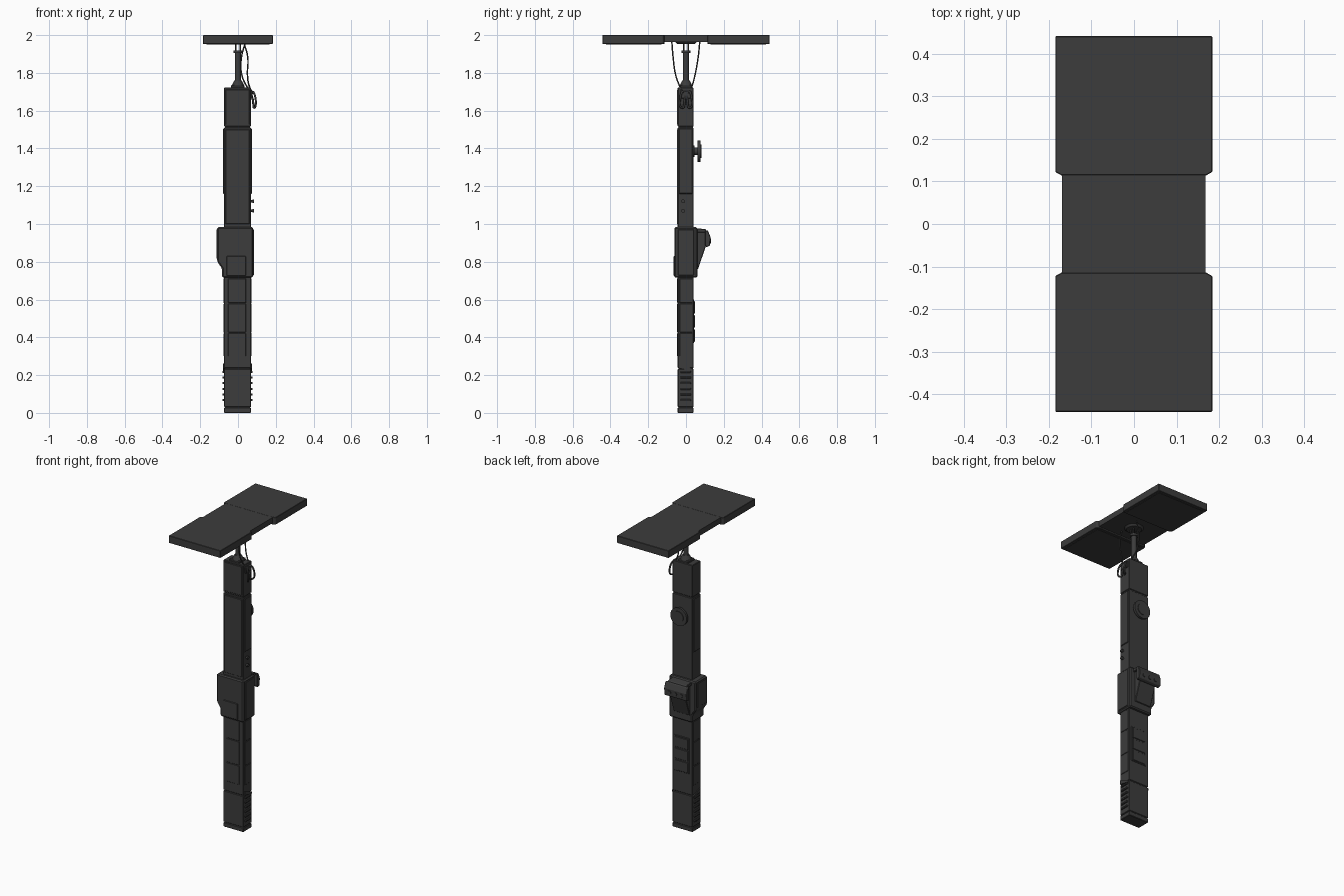
import bpy
import math
from mathutils import Vector

if "Cube" in bpy.data.objects:
    bpy.data.objects.remove(bpy.data.objects["Cube"], do_unlink=True)

dark = bpy.data.materials.new("charcoal grey")
dark.use_nodes = True
dark.diffuse_color = (0.045, 0.045, 0.045, 1)
dark.node_tree.nodes["Principled BSDF"].inputs["Base Color"].default_value = dark.diffuse_color
MID = -0.0025  # centre of the post in x


def finish(obj, bevel=0.0):
    obj.data.materials.append(dark)
    if bevel:
        mod = obj.modifiers.new("soft edge", "BEVEL")
        mod.width = bevel
        mod.segments = 1
        mod.limit_method = "ANGLE"
    return obj


def prism(name, points, axis, low, high, bevel=0.0):
    """Extrude a 2D outline along an axis; points hold the other two axes in order."""
    def place(p, d):
        v = list(p)
        v.insert(axis, d)
        return v
    n = len(points)
    verts = [place(p, d) for d in (low, high) for p in points]
    faces = [tuple(range(n)), tuple(range(n, 2 * n))]
    faces += [(i, (i + 1) % n, (i + 1) % n + n, i + n) for i in range(n)]
    mesh = bpy.data.meshes.new(name)
    mesh.from_pydata(verts, [], faces)
    obj = bpy.data.objects.new(name, mesh)
    bpy.context.collection.objects.link(obj)
    bpy.context.view_layer.objects.active = obj
    obj.select_set(True)
    bpy.ops.object.mode_set(mode="EDIT")
    bpy.ops.mesh.select_all(action="SELECT")
    bpy.ops.mesh.normals_make_consistent(inside=False)
    bpy.ops.object.mode_set(mode="OBJECT")
    obj.select_set(False)
    return finish(obj, bevel)


def box(name, x, y, z, bevel=0.0):
    outline = [(x[0], y[0]), (x[1], y[0]), (x[1], y[1]), (x[0], y[1])]
    return prism(name, outline, 2, z[0], z[1], bevel)


def rod(name, start, end, radius, radius2=None, sides=20):
    a, b = Vector(start), Vector(end)
    bpy.ops.mesh.primitive_cone_add(
        vertices=sides, radius1=radius, radius2=radius if radius2 is None else radius2,
        depth=(b - a).length, location=(a + b) / 2,
        rotation=(b - a).to_track_quat("Z", "Y").to_euler())
    obj = bpy.context.object
    obj.name = name
    bpy.ops.object.shade_smooth_by_angle(angle=math.radians(40))
    return finish(obj)


def cable(name, points, radius, cyclic=False):
    curve = bpy.data.curves.new(name, "CURVE")
    curve.dimensions = "3D"
    curve.bevel_depth = radius
    curve.bevel_resolution = 2
    curve.resolution_u = 6
    spline = curve.splines.new("BEZIER")
    spline.bezier_points.add(len(points) - 1)
    for knot, p in zip(spline.bezier_points, points):
        knot.co = p
        knot.handle_left_type = knot.handle_right_type = "AUTO"
    spline.use_cyclic_u = cyclic
    obj = bpy.data.objects.new(name, curve)
    bpy.context.collection.objects.link(obj)
    return finish(obj)


def side_box(name, reach, depth, y, z, bevel=0.0):
    """The same plate on the left and right faces of the post."""
    for label, s in (("left", 1), ("right", -1)):
        xs = sorted((MID + s * reach, MID + s * (reach - depth)))
        box(f"{name}_{label}", xs, y, z, bevel)


# Post: foot, lower, upper and top sections with narrow seams between them
WIDE, DEEP = (-0.074, 0.069), (-0.044, 0.04)
box("post_core", (-0.069, 0.064), (-0.039, 0.036), (0.01, 1.715))
for name, z in (("foot", (0, 0.028)), ("base_section", (0.031, 0.233)),
                ("lower_section", (0.237, 0.73)), ("upper_section", (0.97, 1.51)),
                ("top_section", (1.516, 1.722))):
    box(name, WIDE, DEEP, z, 0.003)

# Thin face panels
box("upper_front_panel", (-0.066, 0.061), (-0.048, -0.04), (1.0, 1.5), 0.002)
box("top_front_panel", (-0.066, 0.061), (-0.047, -0.04), (1.526, 1.712), 0.002)
side_box("upper_side_panel", 0.077, 0.008, (-0.037, 0.034), (1.16, 1.505), 0.003)
for i, z in enumerate(((0.3, 0.422), (0.426, 0.578), (0.582, 0.712))):
    box(f"lower_front_panel_{i}", (-0.052, 0.042), (-0.047, -0.04), z, 0.002)
    side_box(f"lower_side_panel_{i}", 0.0745, 0.006, (-0.034, 0.033), z, 0.002)

# Rear ladder panel
box("rear_panel", (-0.054, 0.055), (0.035, 0.043), (0.37, 0.6), 0.002)
for i in range(3):
    z = 0.376 + i * 0.075
    box(f"rear_cell_{i}", (-0.046, 0.047), (0.038, 0.047), (z, z + 0.066), 0.002)

# Vent ribs near the foot, under a sloping hood
for i in range(6):
    z = 0.062 + i * 0.03
    side_box(f"vent_rib_{i}", 0.08, 0.012, (-0.03, 0.026), (z, z + 0.011), 0.002)
hood = [(-0.036, 0.236), (0.034, 0.222), (0.034, 0.234), (-0.036, 0.262)]
for s in (-1, 1):
    ends = sorted((MID + s * 0.066, MID + s * 0.077))
    prism("vent_hood_left" if s > 0 else "vent_hood_right", hood, 0, *ends)

# Collar with one stepped side
collar = [(-0.11, 0.984), (0.08, 0.984), (0.08, 0.716), (-0.085, 0.716),
          (-0.085, 0.765), (-0.11, 0.8)]
prism("collar", collar, 1, -0.062, 0.06, 0.007)
box("collar_front_panel", (-0.06, 0.042), (-0.066, -0.058), (0.725, 0.83), 0.003)
box("collar_left_panel", (0.075, 0.084), (-0.043, 0.043), (0.728, 0.972), 0.003)
box("collar_right_panel", (-0.114, -0.105), (-0.043, 0.043), (0.815, 0.972), 0.003)

# Rear control unit: arm, grip, buttons and sloping face
arm = [(0.055, 0.978), (0.105, 0.972), (0.112, 0.955), (0.055, 0.955)]
prism("control_arm", arm, 0, -0.08, 0.055, 0.003)
grip = [(0.1, 0.966), (0.116, 0.966), (0.13, 0.93), (0.127, 0.885), (0.108, 0.877), (0.1, 0.89)]
prism("control_grip", grip, 0, -0.095, 0.067, 0.003)
slope = [(0.055, 0.96), (0.104, 0.96), (0.106, 0.885), (0.064, 0.762), (0.055, 0.762)]
prism("control_slope", slope, 0, -0.072, 0.044, 0.003)
for i in range(3):
    x = -0.055 + i * 0.042
    rod(f"control_button_{i}", (x, 0.12, 0.91), (x, 0.133, 0.91), 0.012, sides=12)

# Round knob on the back
for name, y0, y1, r in (("knob_stem", 0.035, 0.066, 0.02), ("knob_collar", 0.04, 0.046, 0.03),
                        ("knob_disc", 0.062, 0.077, 0.058), ("knob_cap", 0.077, 0.081, 0.036)):
    rod(name, (0, y0, 1.385), (0, y1, 1.385), r, sides=28)

# Side bolts
for i, z in enumerate((1.07, 1.12)):
    rod(f"bolt_shank_{i}", (0.06, -0.015, z), (0.083, -0.015, z), 0.006, sides=12)
    rod(f"bolt_head_{i}", (0.076, -0.015, z), (0.085, -0.015, z), 0.01, sides=12)

# Mast carrying the top panel
box("mast_foot", (-0.038, 0.034), (-0.034, 0.034), (1.718, 1.735), 0.004)
for name, z0, z1, r0, r1 in (("mast_socket", 1.735, 1.76, 0.032, 0.02),
                             ("mast", 1.75, 1.915, 0.016, 0.016),
                             ("mast_flange", 1.905, 1.918, 0.024, 0.024),
                             ("panel_mount", 1.952, 1.966, 0.045, 0.06)):
    rod(name, (0, 0, z0), (0, 0, z1), r0, r1)
for i in range(4):
    a = math.radians(45 + 90 * i)
    x, y = 0.018 * math.cos(a), 0.018 * math.sin(a)
    rod(f"mount_pin_{i}", (x, y, 1.91), (x, y, 1.96), 0.004, sides=8)

# Top panel: two thick wings joined by a thinner, narrower middle
box("panel_middle", (-0.169, 0.168), (-0.125, 0.125), (1.963, 1.9995))
for label, s in (("front", -1), ("back", 1)):
    wing = [(-0.185, s * 0.442), (0.184, s * 0.442), (0.184, s * 0.122), (0.169, s * 0.114),
            (-0.17, s * 0.114), (-0.185, s * 0.122)]
    prism(f"panel_wing_{label}", wing, 2, 1.953, 2.0, 0.002)
    ys = sorted((s * 0.425, s * 0.13))
    box(f"wing_underplate_{label}", (-0.168, 0.167), ys, (1.951, 1.956), 0.001)

# Cables from panel to the clip loops on the left side
cable("front_cable", [(0.03, -0.075, 1.965), (0.052, -0.068, 1.88), (0.05, -0.055, 1.79),
                      (0.058, -0.036, 1.735), (0.078, -0.015, 1.69)], 0.004)
cable("back_cable", [(0.04, 0.073, 1.965), (0.018, 0.064, 1.88), (0.018, 0.05, 1.8),
                     (0.04, 0.035, 1.74), (0.078, 0.015, 1.69)], 0.004)
box("clip_plate", (0.066, 0.077), (-0.03, 0.03), (1.665, 1.705), 0.003)
for label, s in (("front", -1), ("back", 1)):
    cable(f"clip_loop_{label}", [(0.074, s * 0.012, 1.7), (0.092, s * 0.03, 1.67),
                                 (0.086, s * 0.02, 1.615), (0.08, s * 0.008, 1.65)], 0.0055, True)
